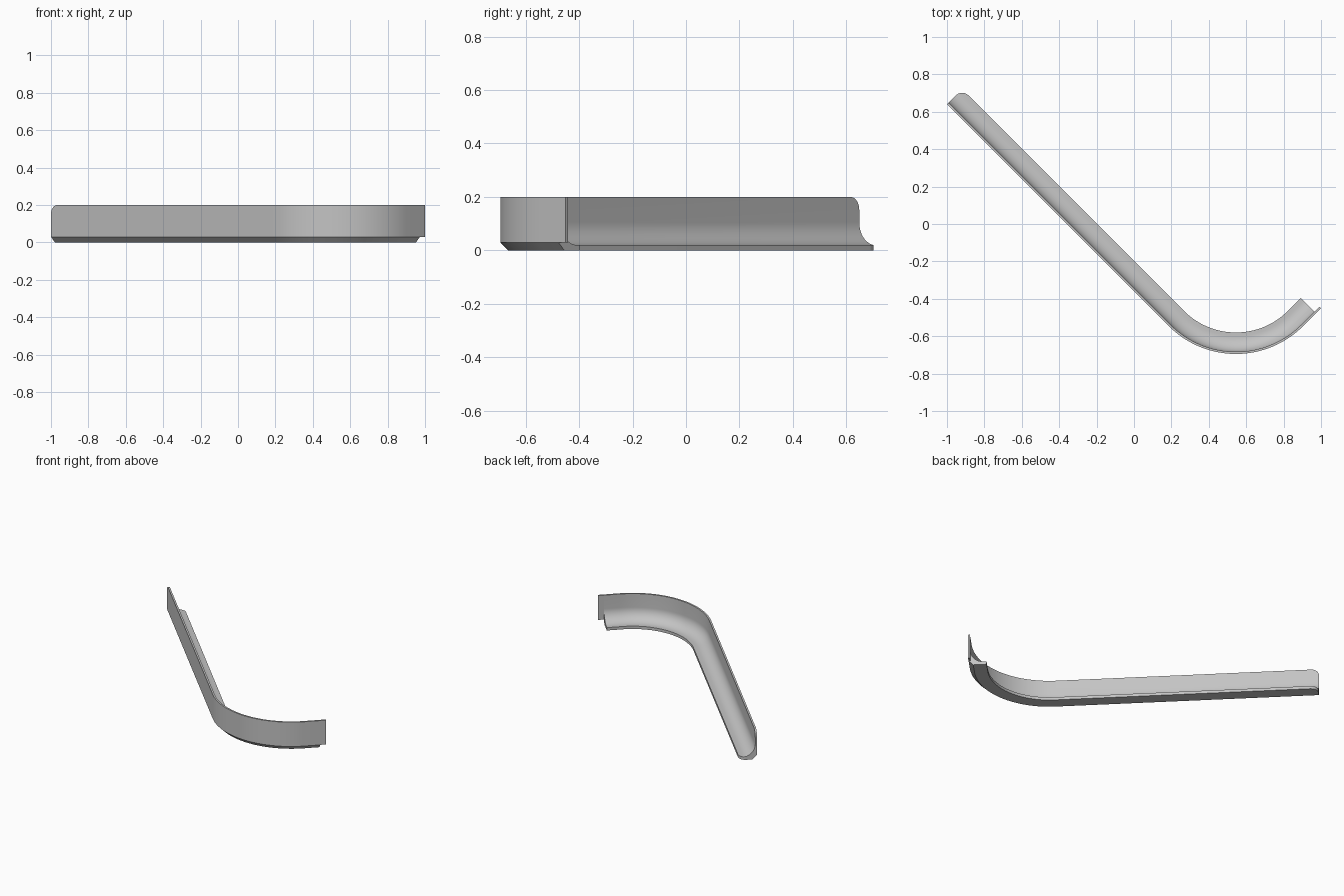
import bpy, bmesh, math
from mathutils import Vector

if "Cube" in bpy.data.objects:
    bpy.data.objects.remove(bpy.data.objects["Cube"])

D = math.sqrt(0.5)
CENTRE = Vector((0.545, -0.188, 0))   # bend centre
R = 0.507                             # outer bend radius
HEIGHT, WIDTH, WALL = 0.2, 0.115, 0.012
LIP, CHAMFER, FILLET = 0.02, 0.03, 0.085
CORNER = 0.048                        # rounding at the far end

grey = bpy.data.materials.new("grey")
grey.diffuse_color = (0.55, 0.55, 0.55, 1)
grey.use_nodes = True
grey.node_tree.nodes["Principled BSDF"].inputs["Base Color"].default_value = grey.diffuse_color


def sweep(name, rings):
    """Join rings of points into a closed, smooth shaded solid."""
    bm = bmesh.new()
    loops = [[bm.verts.new(p) for p in ring] for ring in rings]
    n = len(loops[0])
    for a, b in zip(loops, loops[1:]):
        for i in range(n):
            j = (i + 1) % n
            bm.faces.new((a[i], a[j], b[j], b[i]))
    bm.faces.new(loops[0])
    bm.faces.new(loops[-1])
    bmesh.ops.remove_doubles(bm, verts=bm.verts, dist=1e-5)
    bmesh.ops.recalc_face_normals(bm, faces=bm.faces)
    mesh = bpy.data.meshes.new(name)
    bm.to_mesh(mesh)
    bm.free()
    mesh.materials.append(grey)
    ob = bpy.data.objects.new(name, mesh)
    bpy.context.collection.objects.link(ob)
    bpy.ops.object.select_all(action='DESELECT')
    ob.select_set(True)
    bpy.context.view_layer.objects.active = ob
    bpy.ops.object.shade_smooth_by_angle(angle=math.radians(30))
    return ob


def ring(origin, inward, profile):
    return [origin + inward * v + Vector((0, 0, z)) for v, z in profile]


# Cross-section: chamfered foot, thin wall, concave fillet, flat lip
cove = []
for i in range(15):
    a = math.pi + i / 14 * math.pi / 2
    cove.append((WALL + FILLET + FILLET * math.cos(a),
                 LIP + FILLET + FILLET * math.sin(a)))
section = ([(0, CHAMFER), (0, HEIGHT), (WALL, HEIGHT)] + cove
           + [(WIDTH, LIP), (WIDTH, 0), (CHAMFER, 0)])

# Long straight run, with the wall and lip corners rounded at its start
start = Vector((-1, 0.64, 0))
along, inward = Vector((D, -D, 0)), Vector((D, D, 0))
rings = []
for i in range(11):
    a = i / 10 * math.pi / 2
    cut = CORNER * (1 - math.sin(a))
    prof = [(min(v, WIDTH - cut), min(z, HEIGHT - cut)) for v, z in section]
    rings.append(ring(start + along * CORNER * (1 - math.cos(a)), inward, prof))

# Quarter bend
for i in range(33):
    a = math.radians(225 + 90 * i / 32)
    out = Vector((math.cos(a), math.sin(a), 0))
    rings.append(ring(CENTRE + out * R, -out, section))

# Short straight run after the bend
bend_end = CENTRE + Vector((D, -D, 0)) * R
along, inward = Vector((D, D, 0)), Vector((-D, D, 0))
lip_end = bend_end + along * 0.098
rings.append(ring(lip_end, inward, section))
sweep("coved_trim", rings)

# Thin wall tab running past the end of the lip
tab = [(0, CHAMFER), (0, HEIGHT), (WALL, HEIGHT), (WALL, CHAMFER)]
sweep("wall_tab", [ring(lip_end, inward, tab),
                   ring(bend_end + along * 0.136, inward, tab)])
